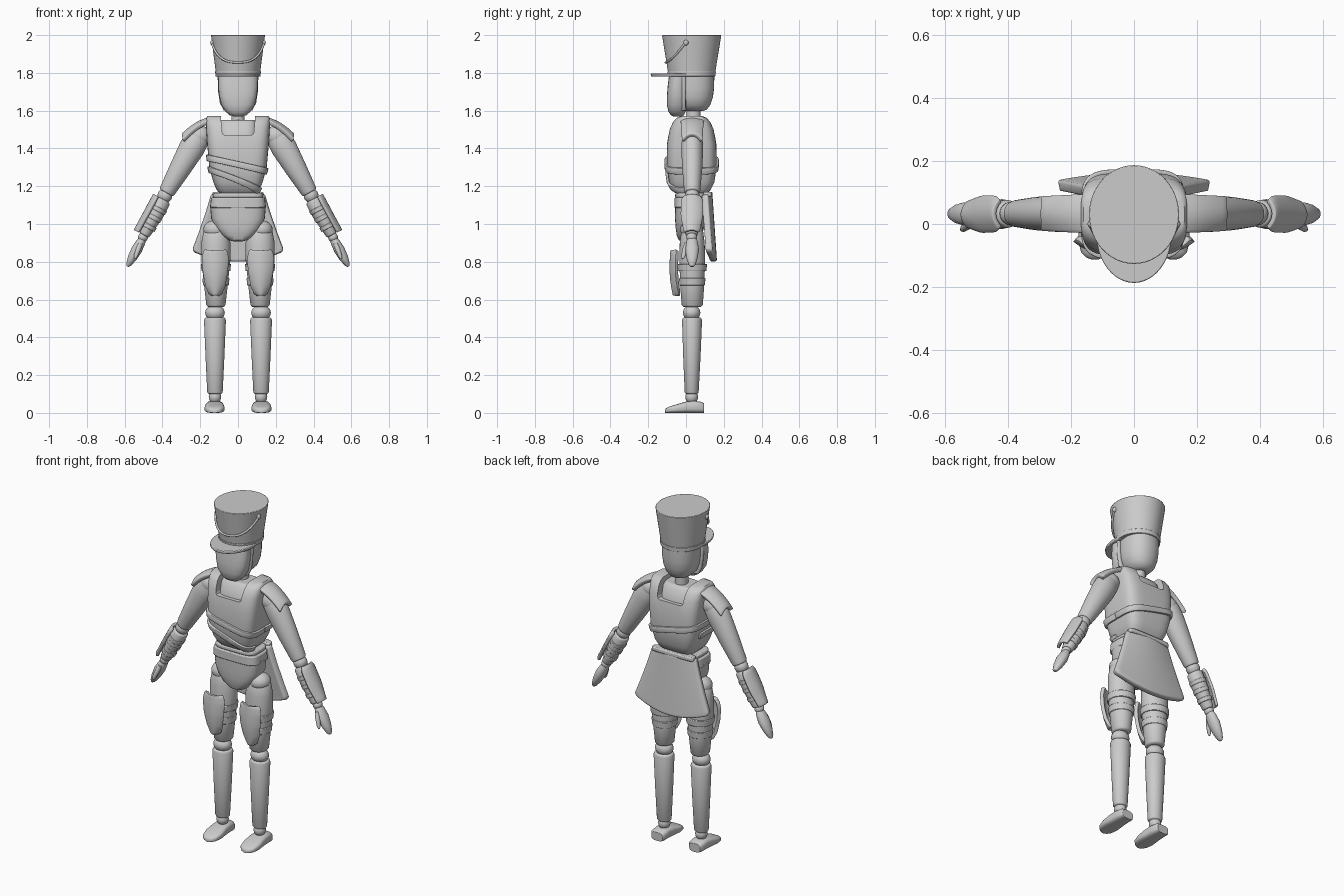
import bpy, bmesh, math
from mathutils import Vector as V

if "Cube" in bpy.data.objects:
    bpy.data.objects.remove(bpy.data.objects["Cube"])

Y = V((0, 1, 0))


def finish(name, bm, mirror=False, thick=0, bevel=0.006):
    bmesh.ops.recalc_face_normals(bm, faces=bm.faces)
    me = bpy.data.meshes.new(name)
    bm.to_mesh(me)
    bm.free()
    ob = bpy.data.objects.new(name, me)
    bpy.context.collection.objects.link(ob)
    if thick:
        m = ob.modifiers.new("thickness", "SOLIDIFY")
        m.thickness, m.offset = thick, 0
    if bevel:
        m = ob.modifiers.new("soft_edges", "BEVEL")
        m.width, m.segments, m.limit_method, m.angle_limit = bevel, 2, "ANGLE", math.radians(40)
    if mirror:
        ob.modifiers.new("mirror", "MIRROR").use_mirror_merge = False
    return ob


def oval(a, n):
    c, s = math.cos(a), math.sin(a)
    return math.copysign(abs(c) ** (2 / n), c), math.copysign(abs(s) ** (2 / n), s)


def loft(name, rings, n=2.0, segs=32, u=V((1, 0, 0)), v=Y, **kw):
    """rings: (centre, half width along u, half width along v)"""
    bm = bmesh.new()
    rows = []
    for c, ru, rv in rings:
        row = []
        for i in range(segs):
            a, b = oval(2 * math.pi * i / segs, n)
            row.append(bm.verts.new(V(c) + u * ru * a + v * rv * b))
        rows.append(row)
    for r, q in zip(rows, rows[1:]):
        for i in range(segs):
            j = (i + 1) % segs
            bm.faces.new((r[i], r[j], q[j], q[i]))
    bm.faces.new(rows[0])
    bm.faces.new(rows[-1])
    return finish(name, bm, **kw)


def upright(name, secs, x=0, **kw):
    """secs: (z, half x, centre y, half y)"""
    return loft(name, [((x, yc, z), rx, ry) for z, rx, yc, ry in secs], **kw)


def limb(name, p0, p1, stations, **kw):
    """stations: (t along the axis, half width in plane, half width in y)"""
    p0, p1 = V(p0), V(p1)
    u = Y.cross((p1 - p0).normalized())
    return loft(name, [(p0.lerp(p1, t), a, b) for t, a, b in stations], u=u, mirror=True, **kw)


def sheet(name, f, nu, nv, thick, **kw):
    bm = bmesh.new()
    g = [[bm.verts.new(f(-1 + 2 * i / nu, j / nv)) for i in range(nu + 1)] for j in range(nv + 1)]
    for j in range(nv):
        for i in range(nu):
            bm.faces.new((g[j][i], g[j][i + 1], g[j + 1][i + 1], g[j + 1][i]))
    return finish(name, bm, thick=thick, **kw)


def ball(name, c, r, mirror=True):
    bm = bmesh.new()
    bmesh.ops.create_uvsphere(bm, u_segments=24, v_segments=14, radius=1)
    for w in bm.verts:
        w.co = V(c) + V(w.co[i] * r[i] for i in range(3))
    return finish(name, bm, mirror, bevel=0)


def interp(table, t):
    for a, b in zip(table, table[1:]):
        if t <= b[0]:
            k = max(0, (t - a[0]) / (b[0] - a[0]))
            return [p + (q - p) * k for p, q in zip(a, b)]
    return table[-1]


# Hat, brim and cord
hat = [(1.785, .115, .03, .122), (2.0, .143, .03, .157)]
upright("hat", hat, segs=48, bevel=.003)
upright("hat_band", [(1.782, .119, .03, .126), (1.808, .121, .03, .128)], segs=48, bevel=.002)
upright("hat_brim", [(1.78, .119, -.03, .156), (1.797, .12, -.03, .157)], segs=48, bevel=.004)
cu = bpy.data.curves.new("hat_cord", "CURVE")
cu.dimensions, cu.bevel_depth, cu.bevel_resolution = "3D", .006, 2
sp = cu.splines.new("POLY")
sp.points.add(24)
for i, p in enumerate(sp.points):
    t = i / 12 - 1
    z = 1.855 + .105 * abs(t) ** 2.5
    _, rx, yc, ry = interp(hat, z)
    a = math.radians(78) * t
    p.co = (1.03 * rx * math.sin(a), yc - 1.03 * ry * math.cos(a), z, 1)
bpy.context.collection.objects.link(bpy.data.objects.new("hat_cord", cu))
ball("hat_button", (.136, 0, 1.96), (.011, .013, .015))

# Head: rear skull, face mask and neck
upright("skull", [(1.597, .03, .045, .04), (1.605, .055, .045, .065), (1.63, .08, .04, .088), (1.67, .094, .04, .102),
                  (1.72, .1, .04, .109), (1.79, .1, .04, .11)], n=2.2, bevel=0)
upright("face_mask", [(1.57, .025, -.045, .022), (1.576, .045, -.046, .035), (1.595, .066, -.047, .046),
                      (1.63, .088, -.048, .053), (1.68, .1, -.047, .054), (1.73, .105, -.045, .052),
                      (1.785, .105, -.04, .05)], n=2.6, bevel=0)
upright("chin_strap", [(1.6, .075, -.012, .012), (1.64, .096, -.012, .012), (1.7, .105, -.012, .012),
                       (1.785, .108, -.012, .012)], n=5, bevel=.003)
upright("neck", [(1.5, .036, .04, .038), (1.64, .034, .04, .036)])

# Torso armour with the neck opening cut through
torso = [(1.165, .1, .03, .085), (1.18, .113, .03, .1), (1.22, .13, .03, .12), (1.3, .152, .03, .132),
         (1.42, .163, .03, .131), (1.5, .168, .03, .118), (1.54, .17, .03, .1), (1.562, .168, .03, .08),
         (1.572, .16, .03, .055)]
armour = upright("chest_armour", torso, n=4.5, segs=48, bevel=0)
bm = bmesh.new()
bmesh.ops.create_cube(bm, size=1)
for w in bm.verts:
    w.co = V((w.co.x * (.2 if w.co.z > 0 else .165), w.co.y, 1.57 + w.co.z * .2))
cutter = finish("neck_cutter", bm, bevel=.015)
cutter.hide_render = cutter.hide_viewport = True
cutter.hide_set(True)
m = armour.modifiers.new("neck_opening", "BOOLEAN")
m.object, m.operation, m.solver = cutter, "DIFFERENCE", "EXACT"
upright("inner_chest", [(1.25, .1, .03, .1), (1.46, .1, .03, .105), (1.53, .1, .03, .08), (1.55, .09, .03, .06)], n=3.5)


def belt(name, z0, slope, height, a0, a1):
    def f(u, v):
        px, py = oval(a0 + (a1 - a0) * (u + 1) / 2, 4.5)
        x = .14 * px
        z = z0 + slope * x + height * (v - .5)
        _, rx, yc, ry = interp(torso, z)
        return V(((rx + .004) * px, yc + (ry + .005) * py, z))
    sheet(name, f, 64, 2, .014, bevel=.003)


belt("chest_belt_upper", 1.315, -.25, .034, 0, 2 * math.pi)
belt("chest_belt_lower", 1.232, -.4, .034, -math.pi * 1.05, -.1)

# Shoulder guards
def shoulder(u, v):
    x = .115 + .175 * v
    return V((x, .033 + u * (.062 - .012 * v), 1.557 - .088 * v ** 2.0 - .022 * u * u * (.4 + v)))


sheet("shoulder_guard", shoulder, 10, 10, .024, mirror=True)

# Arms
ball("shoulder_joint", (.205, .033, 1.465), (.062, .055, .058))
limb("upper_arm", (.2, .033, 1.48), (.38, .033, 1.165),
     [(0, .05, .045), (.07, .065, .054), (.25, .068, .058), (.6, .057, .053), (.95, .044, .043), (1, .04, .039)])
ball("elbow_joint", (.387, .033, 1.15), (.039, .038, .039))
E, W = V((.395, .032, 1.13)), V((.497, .03, .94))
limb("forearm", E, W, [(0, .036, .038), (.06, .043, .044), (.4, .043, .044), (.95, .03, .034), (1, .026, .03)])
for i, t in enumerate((.22, .45, .7)):
    r = .05 - .012 * t
    limb("forearm_strap_%d" % i, E, W, [(t, r, r), (t + .11, r - .002, r - .001)], bevel=.003)
OUT = Y.cross(W - E).normalized() * -1
if OUT.x < 0:
    OUT = -OUT


def gauntlet(u, v):
    w = interp([(0, .042), (.12, .056), (.55, .056), (1, .038)], v)[1]
    return E.lerp(W, v) + OUT * (.054 - .022 * u * u) + Y * u * w


sheet("gauntlet_plate", gauntlet, 8, 10, .016, mirror=True, bevel=.004)
ball("wrist_joint", (.503, .03, .93), (.026, .028, .026))
limb("hand", (.503, .032, .925), (.585, .032, .775),
     [(0, .018, .022), (.12, .024, .03), (.4, .029, .037), (.7, .024, .03), (.93, .014, .018), (1, .006, .008)], bevel=0)
limb("thumb", (.515, .005, .9), (.547, -.018, .815), [(0, .01, .012), (.3, .014, .015), (.8, .011, .012), (1, .005, .005)], bevel=0)

# Waist, belt and hips
upright("waist", [(1.08, .1, .03, .075), (1.23, .095, .03, .075)], n=3)
upright("waist_rim", [(1.14, .134, .025, .082), (1.163, .134, .025, .082)], n=4)
upright("waist_belt", [(1.085, .148, .022, .084), (1.14, .143, .022, .084)], n=4)
upright("hips", [(.908, .025, .015, .04), (.915, .05, .016, .055), (.94, .085, .018, .067), (.98, .12, .02, .075),
                 (1.03, .142, .022, .08), (1.1, .148, .022, .081)], n=3, bevel=0)


# Rear coat skirt
def skirt(u, v):
    w = interp([(0, .14), (.3, .168), (.65, .205), (.95, .24), (1, .228)], v)[1]
    return V((u * w, .122 + .024 * v - .024 * u * u, 1.155 - .305 * v - .048 * v * (1 - u * u)))


sheet("coat_skirt", skirt, 16, 20, .036, bevel=.008)
upright("skirt_waistband", [(1.145, .138, .115, .025), (1.17, .135, .115, .025)], n=5)

# Legs
L = .12
ball("hip_joint", (.122, .03, .97), (.062, .06, .05))
upright("thigh", [(.56, .042, .033, .046), (.572, .051, .033, .056), (.68, .063, .033, .064), (.8, .076, .033, .068),
                  (.9, .077, .033, .066), (.96, .066, .033, .058), (.99, .045, .033, .042)], x=L - .003, mirror=True)
for i, (z, r) in enumerate(((.675, .068), (.75, .076))):
    upright("thigh_strap_%d" % i, [(z, r, .033, r - .001), (z + .038, r + .004, .033, r + .002)], x=L - .003,
            mirror=True, bevel=.003)


def thigh_plate(u, v):
    w = interp([(0, .012), (.04, .028), (.2, .046), (.5, .06), (.8, .066), (.95, .06), (1, .05)], v)[1]
    return V((L + u * w, -.072 + .028 * u * u + .012 * (1 - v) ** 3 - .006 * math.sin(v * 3), .625 + .235 * v))


sheet("thigh_plate", thigh_plate, 10, 20, .02, mirror=True, bevel=.005)
ball("knee_joint", (L + .002, .03, .53), (.052, .046, .042))
upright("shin", [(.1, .036, .03, .032), (.11, .041, .03, .037), (.3, .05, .031, .046), (.49, .058, .032, .053),
                 (.505, .052, .032, .048)], x=L + .002, mirror=True)
ball("ankle_joint", (L + .002, .03, .085), (.033, .034, .036))

# Feet, lofted from heel to toe
foot = [(.096, .036, .05), (.085, .044, .058), (.04, .046, .064), (0, .049, .06), (-.05, .053, .045), (-.09, .044, .033),
        (-.106, .028, .024), (-.112, .012, .016)]
loft("foot", [((L + .004, y, h / 2), w, h / 2) for y, w, h in foot], n=3.2, v=V((0, 0, 1)), mirror=True, bevel=.003)

# Smooth shading with sharp edges kept
bpy.ops.object.select_all(action="DESELECT")
for ob in bpy.data.objects:
    if ob.type == "MESH" and ob is not cutter:
        ob.select_set(True)
        bpy.context.view_layer.objects.active = ob
bpy.ops.object.shade_smooth_by_angle(angle=math.radians(40))
